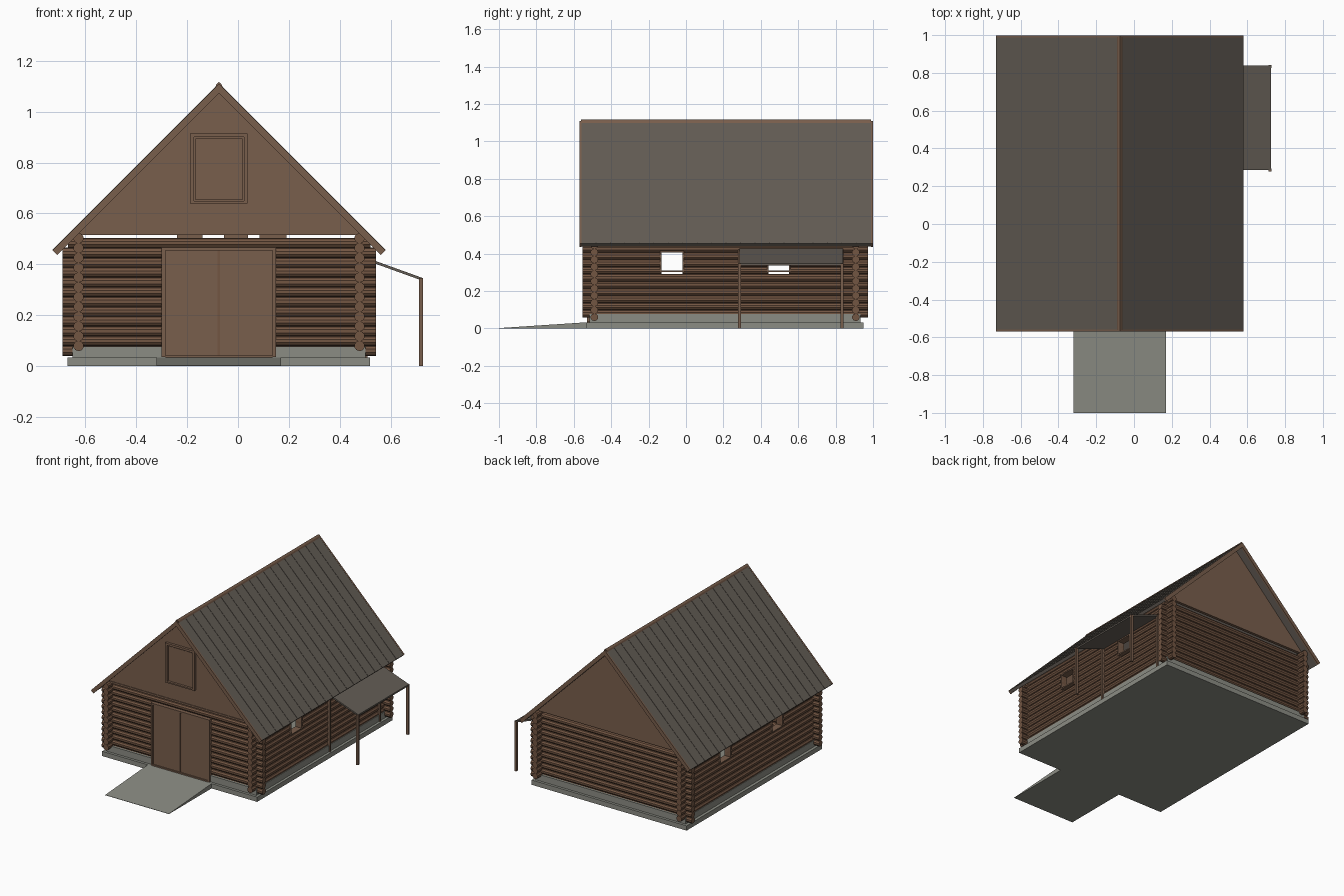
import bpy, bmesh, math
from mathutils import Matrix, Vector

if "Cube" in bpy.data.objects:
    bpy.data.objects.remove(bpy.data.objects["Cube"])


def material(name, rgb):
    m = bpy.data.materials.new(name)
    m.diffuse_color = (*rgb, 1)
    m.use_nodes = True
    m.node_tree.nodes["Principled BSDF"].inputs["Base Color"].default_value = m.diffuse_color
    return m


LOG = material("log brown", (0.17, 0.092, 0.055))
WOOD = material("plank brown", (0.19, 0.112, 0.072))
ROOF = material("roof grey brown", (0.125, 0.108, 0.09))
STONE = material("concrete grey", (0.26, 0.265, 0.23))


def finish(name, bm, mat):
    bmesh.ops.recalc_face_normals(bm, faces=bm.faces)
    me = bpy.data.meshes.new(name)
    bm.to_mesh(me)
    bm.free()
    me.materials.append(mat)
    ob = bpy.data.objects.new(name, me)
    bpy.context.collection.objects.link(ob)
    return ob


def add_box(bm, lo, hi):
    c = [(a + b) / 2 for a, b in zip(lo, hi)]
    s = [b - a for a, b in zip(lo, hi)]
    bmesh.ops.create_cube(bm, size=1, matrix=Matrix.Translation(c) @ Matrix.Diagonal((*s, 1)))


def boxes(name, mat, *pairs):
    bm = bmesh.new()
    for lo, hi in pairs:
        add_box(bm, lo, hi)
    return finish(name, bm, mat)


def prism(name, mat, pts, a, b, axis="y"):
    # extrude a profile: (x, z) along y, or (y, z) along x
    bm = bmesh.new()
    put = (lambda p, t: (p[0], t, p[1])) if axis == "y" else (lambda p, t: (t, p[0], p[1]))
    f = bm.faces.new([bm.verts.new(put(p, a)) for p in pts])
    r = bmesh.ops.extrude_face_region(bm, geom=[f])
    d = (0, b - a, 0) if axis == "y" else (b - a, 0, 0)
    bmesh.ops.translate(bm, vec=d, verts=[v for v in r["geom"] if isinstance(v, bmesh.types.BMVert)])
    return finish(name, bm, mat)


def add_log(bm, p, q, r=0.0205):
    p, q = Vector(p), Vector(q)
    rot = (q - p).to_track_quat("Z", "Y").to_matrix().to_4x4()
    bmesh.ops.create_cone(bm, cap_ends=True, segments=10, radius1=r, radius2=r,
                          depth=(q - p).length, matrix=Matrix.Translation((p + q) / 2) @ rot)


def pieces(a, b, holes):
    # split the span a..b around openings
    out = []
    for h0, h1 in holes:
        out.append((a, h0))
        a = h1
    return out + [(a, b)]


XL, XR, YF, YB = -0.627, 0.478, -0.49, 0.908
PITCH = 0.0385
CX, TOP = -0.075, 1.11
WINDOWS = [(-0.13, -0.02), (0.44, 0.55)]
WZ0, WZ1 = 0.31, 0.405

# concrete base, sill and ramp
boxes("foundation_slab", STONE, ((-0.67, -0.533, 0), (0.52, 0.95, 0.033)))
boxes("foundation_sill", STONE, ((-0.65, -0.515, 0.03), (0.502, 0.932, 0.077)))
prism("entry_ramp", STONE, [(-1.0, 0), (-0.533, 0), (-0.533, 0.033), (-1.0, 0.002)], -0.32, 0.17, "x")

# front and back log walls
for name, y, door in (("front_log_wall", YF, True), ("back_log_wall", YB, False)):
    bm = bmesh.new()
    for k in range(12):
        z = 0.06 + PITCH * k
        e = 0.022 if k == 11 else 0
        holes = [(-0.29, 0.14)] if door and k < 11 else []
        for a, b in pieces(-0.69 + e, 0.543 - e, holes):
            add_log(bm, (a, y, z), (b, y, z))
    finish(name, bm, LOG)

# side log walls with window openings
for name, x in (("left_log_wall", XL), ("right_log_wall", XR)):
    bm = bmesh.new()
    for k in range(12):
        z = 0.079 + PITCH * k
        holes = WINDOWS if WZ0 - 0.005 < z < WZ1 + 0.005 else []
        for a, b in pieces(-0.553, 0.972, holes):
            add_log(bm, (x, a, z), (x, b, z))
    finish(name, bm, LOG)
    # window frames
    for i, (a, b) in enumerate(WINDOWS):
        x0, x1, t = x - 0.024, x + 0.024, 0.008
        boxes(f"{name[:-9]}_window_frame_{i + 1}", WOOD,
              ((x0, a - t, WZ0 - t), (x1, a, WZ1 + t)), ((x0, b, WZ0 - t), (x1, b + t, WZ1 + t)),
              ((x0, a, WZ0 - t), (x1, b, WZ0)), ((x0, a, WZ1), (x1, b, WZ1 + t)))

# double door with frame
boxes("door_frame", WOOD, ((-0.3, -0.528, 0.035), (-0.286, -0.47, 0.466)),
      ((0.136, -0.528, 0.035), (0.15, -0.47, 0.466)),
      ((-0.286, -0.528, 0.455), (0.136, -0.47, 0.466)),
      ((-0.286, -0.528, 0.033), (0.136, -0.47, 0.042)))
boxes("door_leaves", WOOD, ((-0.285, -0.521, 0.042), (-0.08, -0.49, 0.454)),
      ((-0.07, -0.521, 0.042), (0.135, -0.49, 0.454)))
boxes("door_centre_strip", LOG, ((-0.08, -0.516, 0.042), (-0.07, -0.49, 0.454)))

# loft beams showing in the gap above the walls
boxes("loft_beams", WOOD, *[((a, -0.47, 0.497), (b, 0.89, 0.522))
      for a, b in ((-0.24, -0.14), (-0.055, 0.04), (0.085, 0.19))])

# gables
gable = [(CX - 0.563, 0.518), (CX + 0.563, 0.518), (CX, 1.081)]
for name, y in (("front_gable", -0.515), ("back_gable", 0.913)):
    prism(name, WOOD, gable, y, y + 0.02)
boxes("front_gable_trim", WOOD, ((CX - 0.56, -0.519, 0.515), (CX + 0.56, -0.515, 0.528)))

# loft hatch on the front gable
boxes("hatch_frame", WOOD, ((-0.188, -0.532, 0.64), (-0.174, -0.515, 0.915)),
      ((0.024, -0.532, 0.64), (0.038, -0.515, 0.915)),
      ((-0.174, -0.532, 0.9), (0.024, -0.515, 0.915)),
      ((-0.174, -0.532, 0.64), (0.024, -0.515, 0.649)))
boxes("hatch_panel", WOOD, ((-0.168, -0.523, 0.653), (0.018, -0.515, 0.894)))


def slope(s, t0, t1, run=0.655):
    # profile of one roof side between two depths below the surface
    q = math.sqrt(0.5)
    return [(CX, TOP - t0 / q), (CX + s * (run - t0 * q), TOP - run - t0 * q),
            (CX + s * (run - t1 * q), TOP - run - t1 * q), (CX, TOP - t1 / q)]


# roof sides, seams and barge boards
for side, s in (("left", -1), ("right", 1)):
    prism(f"{side}_roof", ROOF, slope(s, 0.001, 0.022), -0.559, 0.988)
    for i in range(1, 20):
        y = -0.559 + 1.547 * i / 20
        prism(f"{side}_roof_seam_{i}", ROOF, slope(s, -0.0012, 0.002), y - 0.002, y + 0.002)
    for end, y in (("front", -0.57), ("back", 0.988)):
        prism(f"{side}_{end}_barge_board", WOOD, slope(s, 0, 0.026), y, y + 0.011)
prism("ridge_cap", WOOD, [(CX - 0.014, 1.098), (CX - 0.01, 1.108), (CX, 1.117), (CX + 0.01, 1.108),
                          (CX + 0.014, 1.098)], -0.562, 0.99)

# side porch roof and posts
prism("porch_roof", ROOF, [(0.48, 0.435), (0.724, 0.347), (0.724, 0.336), (0.48, 0.424)], 0.285, 0.84)
for i, y in enumerate((0.285, 0.835)):
    boxes(f"porch_post_{i + 1}", WOOD, ((0.712, y - 0.008, 0), (0.728, y + 0.008, 0.346)))
    boxes(f"porch_wall_post_{i + 1}", WOOD, ((0.494, y - 0.007, 0.033), (0.51, y + 0.007, 0.424)))
